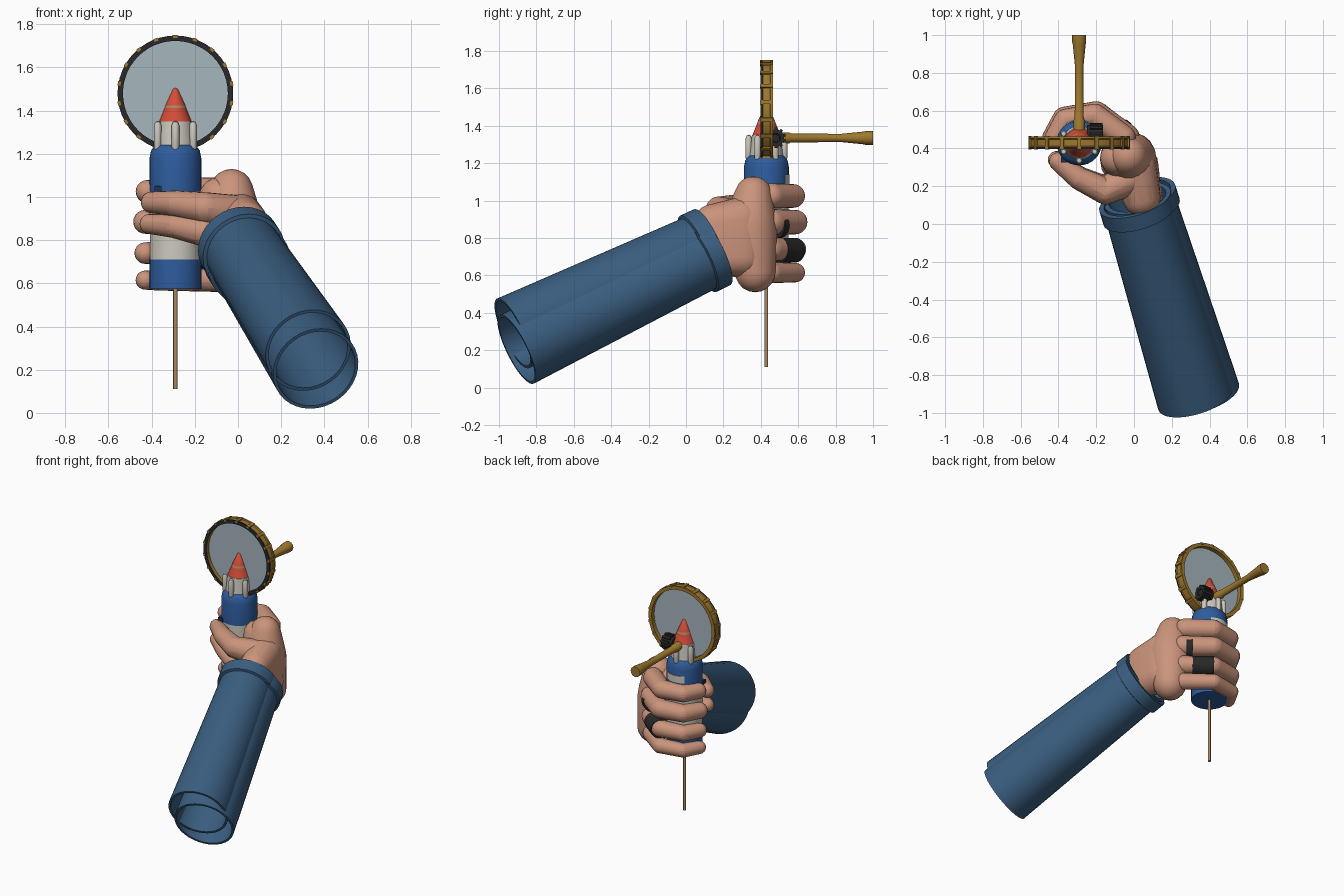
import bpy, bmesh
from math import sin, cos, pi, radians
from mathutils import Vector, Matrix

if "Cube" in bpy.data.objects:
    bpy.data.objects.remove(bpy.data.objects["Cube"])


def material(name, r, g, b):
    lin = [(c / 255 / 12.92 if c < 11 else ((c / 255 + 0.055) / 1.055) ** 2.4) for c in (r, g, b)]
    m = bpy.data.materials.new(name)
    m.use_nodes = True
    m.diffuse_color = (*lin, 1)
    m.node_tree.nodes["Principled BSDF"].inputs["Base Color"].default_value = (*lin, 1)
    return m


SKIN = material("skin", 203, 148, 124)
DENIM = material("sleeve blue", 58, 94, 128)
BLUE = material("rocket blue", 46, 92, 158)
WHITE = material("off white", 204, 201, 190)
RED = material("nose red", 212, 76, 56)
BLACK = material("black", 40, 40, 41)
GOLD = material("brass", 158, 120, 46)
GLASS = material("pale glass", 166, 182, 190)
TAN = material("wood", 168, 136, 98)
NAVY = material("navy", 32, 50, 84)


def finish(name, bm, mats, angle=40):
    bmesh.ops.remove_doubles(bm, verts=bm.verts, dist=0.0001)
    bmesh.ops.recalc_face_normals(bm, faces=bm.faces)
    me = bpy.data.meshes.new(name)
    bm.to_mesh(me)
    bm.free()
    for m in mats:
        me.materials.append(m)
    ob = bpy.data.objects.new(name, me)
    bpy.context.collection.objects.link(ob)
    bpy.ops.object.select_all(action="DESELECT")
    ob.select_set(True)
    bpy.context.view_layer.objects.active = ob
    bpy.ops.object.shade_smooth_by_angle(angle=radians(angle))
    return ob


def lathe(name, profile, origin, axis, mats, bands=None, segs=32, arc=(0, 2 * pi)):
    """Turn (radius, height) points around an axis; bands gives a material per step."""
    bm = bmesh.new()
    rot = Vector(axis).to_track_quat("Z", "Y")
    rows = []
    for i in range(segs + 1):
        a = arc[0] + (arc[1] - arc[0]) * i / segs
        rows.append([bm.verts.new(Vector(origin) + rot @ Vector((r * cos(a), r * sin(a), h)))
                     for r, h in profile])
    for p, q in zip(rows, rows[1:]):
        for j in range(len(profile) - 1):
            f = bm.faces.new((p[j], q[j], q[j + 1], p[j + 1]))
            f.material_index = bands[j] if bands else 0
    return finish(name, bm, mats)


def limb(name, chains):
    """Rounded segments: each chain is a list of (x, y, z, radius) joints."""
    bm = bmesh.new()
    for chain in chains:
        for group in chain:
            pts = []
            for x, y, z, r in group:
                for i in range(11):
                    t = pi * i / 10
                    for k in range(1 if i in (0, 10) else 18):
                        a = 2 * pi * k / 18
                        pts.append(bm.verts.new((x + r * sin(t) * cos(a),
                                                 y + r * sin(t) * sin(a), z + r * cos(t))))
            out = bmesh.ops.convex_hull(bm, input=pts)
            dead = {g for key in ("geom_interior", "geom_unused") for g in out[key]
                    if isinstance(g, bmesh.types.BMVert)}
            bmesh.ops.delete(bm, geom=list(dead), context="VERTS")
    return finish(name, bm, [SKIN], 50)


def pairs(joints):
    return [joints[i:i + 2] for i in range(len(joints) - 1)]


def boxes(name, mats, items):
    """Boxes from a list of matrices."""
    bm = bmesh.new()
    for m in items:
        bmesh.ops.create_cube(bm, size=1, matrix=m)
    return finish(name, bm, mats, 30)


def block(loc, size, rot=Matrix()):
    return Matrix.Translation(loc) @ rot @ Matrix.Diagonal((*size, 1))


CX, CY = -0.29, 0.43
UP = (0, 0, 1)

# Rocket body, nose and stick
lathe("rocket_body",
      [(0, 0.575), (0.12, 0.575), (0.12, 0.71), (0.118, 0.77), (0.118, 1.025), (0.12, 1.025),
       (0.12, 1.18), (0.113, 1.215), (0.098, 1.235), (0.09, 1.24), (0.078, 1.35), (0, 1.35)],
      (CX, CY, 0), UP, [BLUE, WHITE], [0, 0, 1, 1, 0, 0, 0, 0, 0, 1, 1])
lathe("rocket_nose", [(0.077, 1.345), (0.05, 1.412), (0.046, 1.425), (0.012, 1.5), (0, 1.508)],
      (CX, CY, 0), UP, [RED, TAN], [0, 1, 0, 0])
lathe("rocket_stick", [(0, 0.11), (0.01, 0.11), (0.01, 0.58)], (CX, CY, 0), UP, [TAN], segs=10)
lathe("rocket_label", [(0.118, 1.09), (0.124, 1.09), (0.124, 1.14), (0.118, 1.14)],
      (CX, CY, 0), UP, [WHITE], segs=10, arc=(-pi / 2 - 0.6, -pi / 2 + 0.6))
boxes("rocket_clip", [NAVY], [block((-0.37, 0.34, 1.025), (0.035, 0.03, 0.05))])
for i in range(6):
    a = -pi / 2 + i * pi / 3
    lathe("rocket_strake", [(0, 0), (0.012, 0.005), (0.018, 0.02), (0.018, 0.12), (0.012, 0.137), (0, 0.143)],
          (CX + 0.095 * cos(a), CY + 0.095 * sin(a), 1.21), UP, [WHITE], segs=10)

# Magnifying lens with brass rim, studs and handle
LENS = (CX, CY, 1.48)
BACK = (0, 1, 0)
lathe("lens_rim",
      [(0.243, 0.03), (0.243, -0.032), (0.268, -0.032), (0.268, -0.022), (0.262, -0.018),
       (0.262, 0.018), (0.268, 0.022), (0.268, 0.034), (0.243, 0.034), (0.243, 0.03)],
      LENS, BACK, [BLACK, GOLD], [1, 0, 0, 1, 1, 1, 1, 1, 1], segs=48)
lathe("lens_glass", [(0, -0.005), (0.245, -0.005), (0.245, 0.005), (0, 0.005)], LENS, BACK, [GLASS], segs=48)
studs = []
for i in range(18):
    rot = Matrix.Rotation(2 * pi * i / 18, 4, "Y")
    studs.append(Matrix.Translation(LENS) @ rot @ block((0, 0, 0.264), (0.02, 0.07, 0.014)))
boxes("rim_studs", [GOLD], studs)
lathe("lens_handle",
      [(0, 0), (0.03, 0), (0.03, 0.1), (0.024, 0.11), (0.022, 0.38), (0.034, 0.5), (0.037, 0.51),
       (0.037, 0.55), (0, 0.55)], (CX, 0.45, 1.335), BACK, [GOLD], segs=20)

# Toothed adjustment knob
KNOB = (-0.2, 0.48, 1.335)
lathe("knob", [(0, -0.05), (0.045, -0.05), (0.045, 0.035), (0.025, 0.035), (0.02, 0.028), (0, 0.028)],
      KNOB, (1, 0, 0), [BLACK], segs=20)
teeth = []
for i in range(10):
    rot = Matrix.Rotation(2 * pi * i / 10, 4, "X")
    teeth.append(Matrix.Translation(KNOB) @ rot @ block((0, 0, 0.045), (0.065, 0.016, 0.02)))
boxes("knob_teeth", [BLACK], teeth)

# Palm and wrist
limb("palm", [[
    [(-0.03, 0.36, 1.03, 0.1), (-0.03, 0.34, 0.86, 0.15), (0.0, 0.37, 0.62, 0.11)],
    [(-0.09, 0.35, 1.0, 0.09), (-0.03, 0.34, 0.86, 0.14)],
    [(0.07, 0.12, 0.68, 0.08), (0.04, 0.14, 0.88, 0.1), (0.02, 0.31, 0.7, 0.11), (0.0, 0.3, 0.9, 0.12)]]])

# Four fingers curling behind the rocket
BEND = [(-0.04, 0.46), (-0.2, 0.585), (-0.37, 0.56), (-0.43, 0.46)]
fingers = []
for z, r, reach in ((1.025, 0.068, 0.93), (0.885, 0.07, 1), (0.74, 0.063, 1), (0.615, 0.056, 1)):
    joints = [(CX + (x - CX) * reach, CY + (y - CY) * reach, z, r * (1 - 0.07 * i))
              for i, (x, y) in enumerate(BEND)]
    fingers.append(pairs(joints))
limb("fingers", fingers)

# Thumb and the pad below it wrap the front
limb("thumb", [
    pairs([(-0.02, 0.24, 0.92, 0.09), (-0.15, 0.175, 0.95, 0.072), (-0.29, 0.24, 0.97, 0.06), (-0.4, 0.33, 0.975, 0.05)]),
    pairs([(-0.02, 0.24, 0.8, 0.09), (-0.16, 0.19, 0.84, 0.068), (-0.29, 0.25, 0.865, 0.056), (-0.41, 0.34, 0.875, 0.046)])])

# Black bands on two fingers
along = Vector((-0.16, 0.125, 0))
for name, z, r, t0, t1 in (("wide_band", 0.735, 0.066, 0.3, 1), ("narrow_band", 0.87, 0.073, 0.1, 0.3)):
    start = Vector((*BEND[0], z)) + along * t0
    length = along.length * (t1 - t0)
    lathe(name, [(r - 0.02, 0), (r, 0), (r, length), (r - 0.02, length)], start, along, [BLACK], segs=24)

# Overlapping sleeve layers with turned cuffs, open at the elbow
for name, far, near in (("sleeve_upper", (0.325, -0.925, 0.29), (0.005, 0.125, 0.775)),
                        ("sleeve_lower", (0.36, -0.905, 0.205), (0.03, 0.15, 0.725))):
    axis = Vector(near) - Vector(far)
    n = axis.length
    lathe(name,
          [(0.19, 0), (0.205, 0), (0.18, n - 0.09), (0.197, n - 0.085), (0.197, n), (0.17, n),
           (0.166, n - 0.09), (0.19, 0)], far, axis, [DENIM], segs=36)
